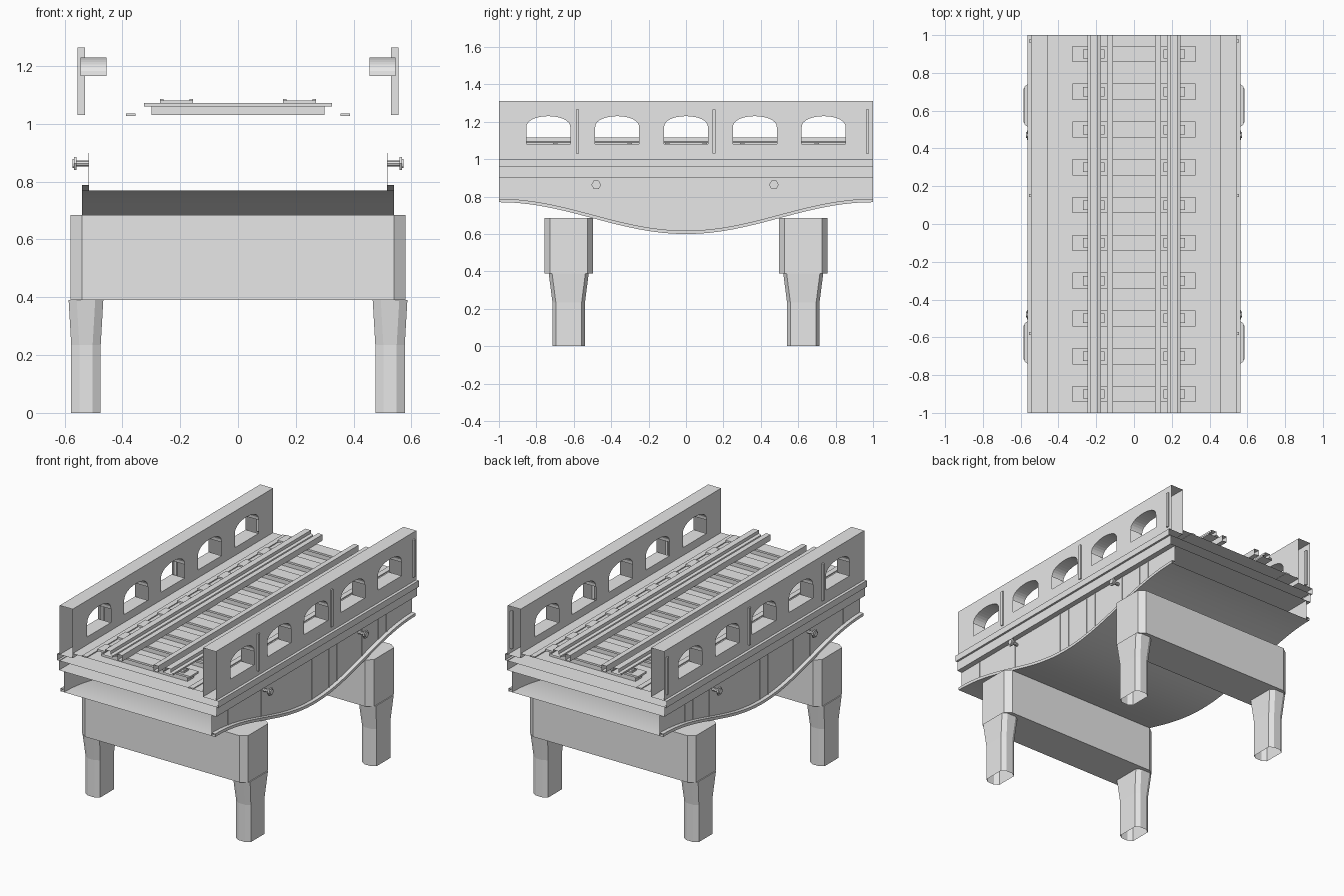
import bpy, bmesh, math

old = bpy.data.objects.get("Cube")
if old:
    bpy.data.objects.remove(old, do_unlink=True)

# One concrete grey for the whole bridge
grey = bpy.data.materials.new("plain_grey")
grey.use_nodes = True
grey.diffuse_color = (0.8, 0.8, 0.8, 1)
grey.node_tree.nodes["Principled BSDF"].inputs["Base Color"].default_value = (0.8, 0.8, 0.8, 1)


def finish(name, bm):
    bmesh.ops.remove_doubles(bm, verts=bm.verts, dist=0.0001)
    bmesh.ops.recalc_face_normals(bm, faces=bm.faces)
    mesh = bpy.data.meshes.new(name)
    bm.to_mesh(mesh)
    bm.free()
    mesh.materials.append(grey)
    ob = bpy.data.objects.new(name, mesh)
    bpy.context.collection.objects.link(ob)
    return ob


def quad(bm, *points):
    bm.faces.new([bm.verts.new(p) for p in points])


def box(bm, x0, x1, y0, y1, z0, z1):
    made = bmesh.ops.create_cube(bm, size=1)["verts"]
    for v in made:
        v.co = (x1 if v.co.x > 0 else x0, y1 if v.co.y > 0 else y0, z1 if v.co.z > 0 else z0)


def extrude_along(bm, profile, closed=False):
    """Open-ended skin of an (x, z) profile over the full bridge length."""
    pairs = list(zip(profile, profile[1:] + profile[:1]))
    for (xa, za), (xb, zb) in pairs if closed else pairs[:-1]:
        quad(bm, (xa, -1, za), (xb, -1, zb), (xb, 1, zb), (xa, 1, za))


def loft(bm, rings, top=True, bottom=True):
    loops = [[bm.verts.new(p) for p in ring] for ring in rings]
    for a, b in zip(loops, loops[1:]):
        for i in range(len(a)):
            j = (i + 1) % len(a)
            bm.faces.new((a[i], a[j], b[j], b[i]))
    if bottom:
        bm.faces.new(loops[0])
    if top:
        bm.faces.new(loops[-1])


def chamfered_ring(cx, cy, hx, hy, kx, ky, z):
    pts = [(hx, hy - ky), (hx - kx, hy), (kx - hx, hy), (-hx, hy - ky),
           (-hx, ky - hy), (kx - hx, -hy), (hx - kx, -hy), (hx, ky - hy)]
    return [(cx + x, cy + y, z) for x, y in pts]


def soffit(y):
    return 0.685 - 0.085 * math.cos(math.pi * y)


SIDES = ((-1, "right"), (1, "left"))
STEPS = 48
ys = [-1 + 2 * i / STEPS for i in range(STEPS + 1)]

# Deck slab, open at the ends
bm = bmesh.new()
extrude_along(bm, [(-0.455, 1.03), (0.455, 1.03)])
extrude_along(bm, [(-0.545, 0.96), (0.545, 0.96)])
extrude_along(bm, [(-0.545, 0.9), (0.545, 0.9)])
finish("deck", bm)

# Curved underside
bm = bmesh.new()
for a, b in zip(ys, ys[1:]):
    quad(bm, (-0.54, a, soffit(a)), (0.54, a, soffit(a)), (0.54, b, soffit(b)), (-0.54, b, soffit(b)))
under = finish("curved_underside", bm)
under.data.shade_smooth()

WINDOWS = [0.368 * i for i in range(-2, 3)]
HALF, SPRING, RISE, SILL = 0.118, 1.165, 0.065, 1.08
LOW, HIGH = 1.0, 1.31
ARCH = [(-HALF * math.cos(math.pi * i / 16), SPRING + RISE * math.sin(math.pi * i / 16) ** 0.8)
        for i in range(17)]

for s, side in SIDES:
    # Parapet with arched openings, hollow inside
    bm = bmesh.new()
    outer, inner = s * 0.545, s * 0.455

    def wall_patch(y0, y1, a0, a1, b0, b1):
        for x in (outer, inner):
            quad(bm, (x, y0, a0), (x, y1, a1), (x, y1, b1), (x, y0, b0))

    edge = -1
    for c in WINDOWS:
        wall_patch(edge, c - HALF, LOW, LOW, HIGH, HIGH)
        edge = c + HALF
        for (ya, za), (yb, zb) in zip(ARCH, ARCH[1:]):
            wall_patch(c + ya, c + yb, za, zb, HIGH, HIGH)
            quad(bm, (outer, c + ya, za), (inner, c + ya, za), (inner, c + yb, zb), (outer, c + yb, zb))
        wall_patch(c - HALF, c + HALF, LOW, LOW, SILL, SILL)
        quad(bm, (outer, c - HALF, SILL), (inner, c - HALF, SILL), (inner, c + HALF, SILL), (outer, c + HALF, SILL))
    wall_patch(edge, 1, LOW, LOW, HIGH, HIGH)
    extrude_along(bm, [(outer, HIGH), (inner, HIGH)])
    finish(side + "_parapet", bm)

    # Posts on the parapet
    bm = bmesh.new()
    for y in (-0.58, 0.15, 0.97):
        box(bm, s * 0.53, s * 0.555, y - 0.008, y + 0.008, 1.03, 1.265)
    finish(side + "_parapet_posts", bm)

    # Stepped ledge
    bm = bmesh.new()
    extrude_along(bm, [(s * 0.455, 1.0), (s * 0.563, 1.0), (s * 0.563, 0.96), (s * 0.55, 0.96),
                       (s * 0.55, 0.9), (s * 0.515, 0.9)])
    finish(side + "_ledge", bm)

    # Girder web and its bottom flange
    bm = bmesh.new()
    web, tip = s * 0.515, s * 0.54
    for a, b in zip(ys, ys[1:]):
        za, zb = soffit(a), soffit(b)
        quad(bm, (web, a, za), (web, b, zb), (web, b, 0.9), (web, a, 0.9))
        quad(bm, (web, a, za + 0.018), (web, b, zb + 0.018), (tip, b, zb + 0.018), (tip, a, za + 0.018))
        quad(bm, (tip, a, za), (tip, b, zb), (tip, b, zb + 0.018), (tip, a, za + 0.018))
    finish(side + "_girder", bm)

    # Panel joints on the girder
    bm = bmesh.new()
    for y in (-0.835, -0.5, -0.335, -0.08, 0, 0.17, 0.25, 0.5, 0.665, 0.745):
        box(bm, s * 0.515, s * 0.518, y - 0.004, y + 0.004, soffit(y) + 0.018, 0.9)
    finish(side + "_girder_joints", bm)

    # Hexagonal tie bolts
    bm = bmesh.new()
    for y in (-0.48, 0.47):
        for r, x0, x1, n in ((0.01, 0.515, 0.56, 8), (0.026, 0.558, 0.567, 6), (0.016, 0.567, 0.573, 12)):
            loft(bm, [[(s * x, y + r * math.cos(math.tau * i / n), 0.863 + r * math.sin(math.tau * i / n))
                       for i in range(n)] for x in (x0, x1)])
    finish(side + "_tie_bolts", bm)

    # Cable trough lid beside the track
    bm = bmesh.new()
    box(bm, s * 0.355, s * 0.388, -1, 1, 1.028, 1.036)
    finish(side + "_trough_lid", bm)

    # Running rail and guard rail, open at the ends
    bm = bmesh.new()
    extrude_along(bm, [(s * x, z) for x, z in ((0.175, 1.08), (0.175, 1.09), (0.192, 1.095), (0.192, 1.115),
                                               (0.23, 1.115), (0.23, 1.095), (0.247, 1.09), (0.247, 1.08))], True)
    finish(side + "_running_rail", bm)
    bm = bmesh.new()
    extrude_along(bm, [(s * 0.11, 1.072), (s * 0.11, 1.11), (s * 0.142, 1.11), (s * 0.142, 1.072)], True)
    finish(side + "_guard_rail", bm)

# Sleepers with rail chairs
bm = bmesh.new()
chairs = bmesh.new()
for i in range(10):
    y = -0.9 + 0.2 * i
    box(bm, -0.3, 0.3, y - 0.032, y + 0.032, 1.03, 1.06)
    box(bm, -0.325, 0.325, y - 0.043, y + 0.043, 1.06, 1.072)
    for s, side in SIDES:
        box(chairs, s * 0.155, s * 0.27, y - 0.025, y + 0.025, 1.072, 1.081)
        for x in (0.162, 0.263):
            box(chairs, s * (x - 0.006), s * (x + 0.006), y - 0.012, y + 0.012, 1.081, 1.086)
finish("sleepers", bm)
finish("rail_chairs", chairs)

# Piers: chamfered cross head on two tapering hollow legs
for cy, end in ((-0.627, "front"), (0.627, "back")):
    bm = bmesh.new()
    loft(bm, [chamfered_ring(0, cy, 0.58, 0.13, 0.04, 0.03, z) for z in (0.39, 0.685)])
    finish(end + "_pier_head", bm)
    for s, side in SIDES:
        bm = bmesh.new()
        loft(bm, [chamfered_ring(s * 0.526, cy, hx, hy, 0.028, 0.018, z)
                  for z, hx, hy in ((0, 0.051, 0.087), (0.235, 0.051, 0.087), (0.39, 0.06, 0.107))], bottom=False)
        finish(end + "_" + side + "_leg", bm)
